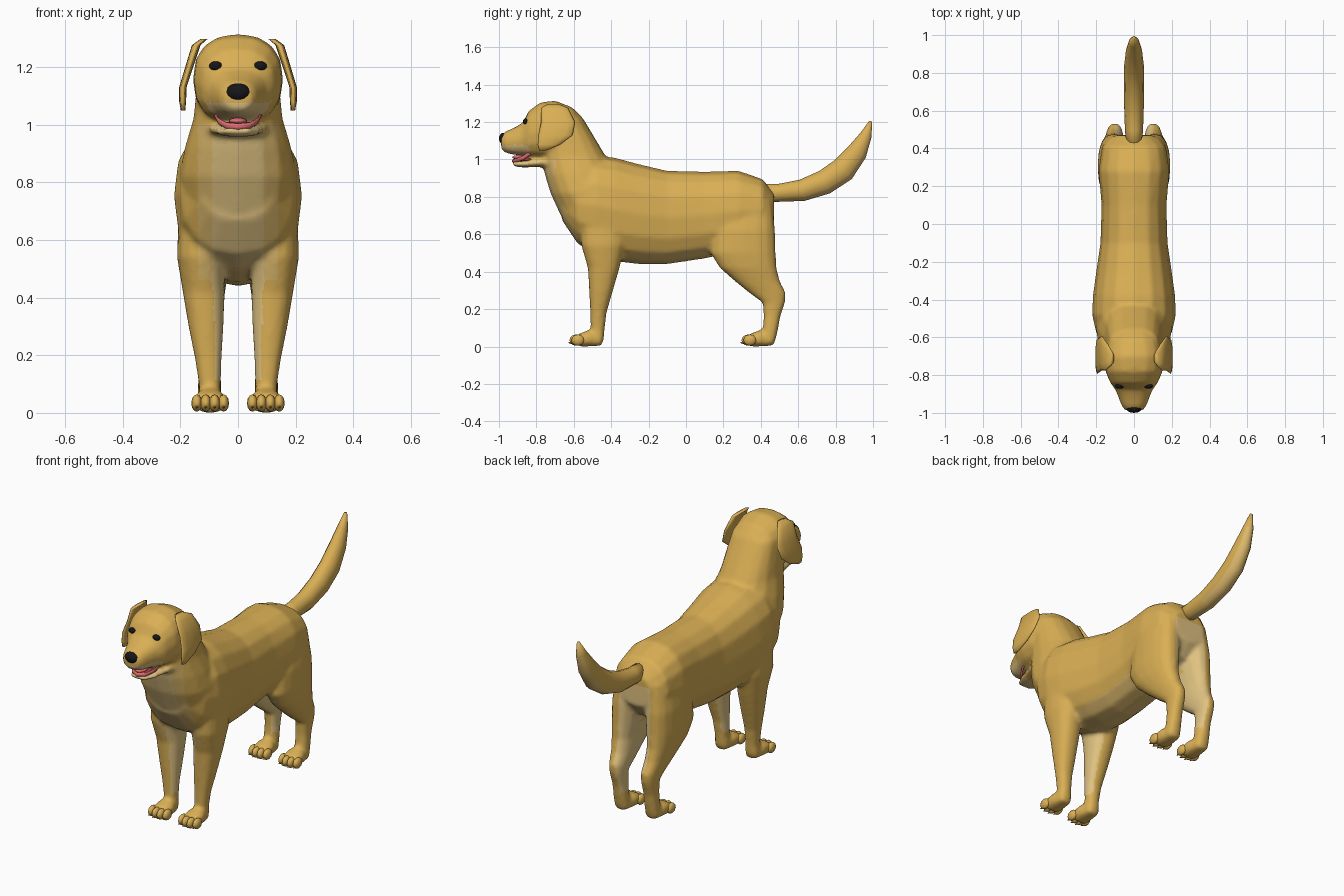
import bpy
import bmesh
from math import cos, sin, pi, copysign
from mathutils import Vector, Matrix

default = bpy.data.objects.get("Cube")
if default:
    bpy.data.objects.remove(default)


def material(name, colour):
    mat = bpy.data.materials.new(name)
    mat.use_nodes = True
    mat.diffuse_color = (*colour, 1)
    mat.node_tree.nodes["Principled BSDF"].inputs["Base Color"].default_value = (*colour, 1)
    return mat


gold = material("golden coat", (.70, .43, .09))
pale = material("pale gold coat", (.72, .48, .15))
cream = material("cream coat", (.74, .54, .22))
black = material("black nose", (.008, .008, .01))
pink = material("pink tongue", (.75, .16, .17))
red = material("red mouth", (.42, .06, .06))


def loft(bm, rings, sides=16, power=.85):
    """Skin a closed tube through rings of (centre, half axis, half axis)."""
    def bend(value):
        return copysign(abs(value) ** power, value)

    loops = []
    for centre, u, v in rings:
        angles = [2 * pi * i / sides for i in range(sides)]
        loops.append([bm.verts.new(centre + u * bend(cos(a)) + v * bend(sin(a))) for a in angles])
    faces = [bm.faces.new(loops[0]), bm.faces.new(loops[-1])]
    for lower, upper in zip(loops, loops[1:]):
        for i in range(sides):
            j = (i + 1) % sides
            faces.append(bm.faces.new((lower[i], lower[j], upper[j], upper[i])))
    bmesh.ops.recalc_face_normals(bm, faces=faces)


def along_y(stations):
    """Upright rings from (y, top, bottom, half width)."""
    return [(Vector((0, y, (top + low) / 2)), Vector((w, 0, 0)), Vector((0, 0, (top - low) / 2)))
            for y, top, low, w in stations]


def along_z(stations, side=1):
    """Level rings from (z, front, back, inner x, outer x)."""
    return [(Vector((side * (a + b) / 2, (front + back) / 2, z)),
             Vector(((b - a) / 2, 0, 0)), Vector((0, (back - front) / 2, 0)))
            for z, front, back, a, b in stations]


def ball(bm, centre, size, segments=16):
    matrix = Matrix.Translation(centre) @ Matrix.Diagonal((*size, 1))
    bmesh.ops.create_uvsphere(bm, u_segments=segments, v_segments=segments // 2, radius=1, matrix=matrix)


def make(name, bm, *mats):
    mesh = bpy.data.meshes.new(name)
    bm.to_mesh(mesh)
    bm.free()
    obj = bpy.data.objects.new(name, mesh)
    bpy.context.collection.objects.link(obj)
    for mat in mats:
        mesh.materials.append(mat)
    mesh.polygons.foreach_set("use_smooth", [True] * len(mesh.polygons))
    return obj


# Torso, neck, skull with muzzle, and lower jaw
torso = [(.47, .82, .64, .10), (.41, .895, .56, .17), (.28, .94, .51, .188), (.1, .935, .47, .172),
         (-.1, .94, .44, .178), (-.25, .975, .44, .20), (-.38, 1.01, .455, .218),
         (-.48, 1.02, .49, .222), (-.58, .98, .55, .20), (-.66, .91, .67, .13)]
neck = [(.7, -.67, -.3, -.19, .19), (.82, -.725, -.34, -.205, .205), (.92, -.755, -.38, -.185, .185),
        (1.02, -.775, -.43, -.155, .155), (1.12, -.77, -.49, -.145, .145), (1.22, -.76, -.55, -.135, .135)]
skull = [(-.55, 1.22, 1.06, .09), (-.61, 1.28, 1.03, .135), (-.70, 1.315, 1, .157), (-.78, 1.305, 1, .152),
         (-.84, 1.26, 1.01, .127), (-.875, 1.195, 1.02, .10), (-.92, 1.17, 1.025, .082),
         (-.965, 1.15, 1.035, .065), (-.988, 1.13, 1.055, .045)]
jaw = [(-.7, 1.03, .95, .12), (-.79, 1.005, .96, .095), (-.87, .992, .957, .075), (-.925, .99, .963, .045)]

# Legs, as level slices for one side
front_leg = [(.72, -.56, -.32, .08, .205), (.54, -.56, -.325, .05, .212), (.42, -.525, -.355, .046, .192),
             (.3, -.518, -.39, .05, .172), (.18, -.512, -.425, .057, .148), (.09, -.51, -.435, .06, .135),
             (.03, -.52, -.44, .055, .14)]
hind_leg = [(.78, .2, .46, .02, .165), (.62, .14, .477, .02, .192), (.5, .13, .48, .03, .192),
            (.42, .18, .485, .045, .182), (.35, .26, .502, .05, .165), (.285, .34, .535, .055, .15),
            (.235, .41, .53, .06, .142), (.16, .415, .505, .06, .138), (.08, .41, .49, .058, .14),
            (.02, .4, .475, .055, .142)]

bm = bmesh.new()
for part in (along_y(torso), along_z(neck), along_y(skull), along_y(jaw)):
    loft(bm, part)
for side in (1, -1):
    for leg, heel in ((front_leg, -.45), (hind_leg, .465)):
        loft(bm, along_z(leg, side))
        # Paw pad sloping forward to the toes
        paw = [(heel, .05, .004, .035), (heel - .07, .088, 0, .052), (heel - .13, .066, 0, .055)]
        loft(bm, [(c + Vector((side * .097, 0, 0)), u, v) for c, u, v in along_y(paw)])

# Fuse the parts into one skin
body = make("body", bm, gold, pale, cream)
remesh = body.modifiers.new("Fuse", "REMESH")
remesh.mode = "VOXEL"
remesh.voxel_size = .012
relax = body.modifiers.new("Relax", "SMOOTH")
relax.factor = .5
relax.iterations = 5
fused = bpy.data.meshes.new_from_object(body.evaluated_get(bpy.context.evaluated_depsgraph_get()))
body.modifiers.clear()
body.data = fused
fused.materials.clear()
for mat in (gold, pale, cream):
    fused.materials.append(mat)


def coat(centre, normal):
    """Coat shade index: gold, pale or cream."""
    x, y, z = abs(centre.x), centre.y, centre.z
    if y < -.5 and .46 < z < 1 and normal.y < -.2:
        return 2 if x < .09 else 1 if x < .14 else 0
    if y < -.84 and z < 1.08:
        return 2
    if y > .36 and .3 < z < .76 and x < .1 and normal.y > .1:
        return 2
    if z < .5 and normal.x * copysign(1, centre.x) < -.4:
        return 2 if z > .12 else 0
    if .4 < z < .56 and x < .14 and normal.z < -.5:
        return 1
    return 0


for face in fused.polygons:
    face.use_smooth = True
    face.material_index = coat(face.center, face.normal)

# Toes with small claws
for side, label in ((1, "left"), (-1, "right")):
    for place, tip in (("front", -.588), ("hind", .332)):
        bm = bmesh.new()
        for i in range(4):
            x = side * (.05 + i * .031)
            y = tip + (.01 if i in (0, 3) else 0)
            ball(bm, (x, y, .034), (.019, .035, .03), 12)
            claw = Matrix.Translation((x, y - .03, .02)) @ Matrix.Rotation(pi / 2, 4, "X")
            bmesh.ops.create_cone(bm, segments=6, radius1=.009, radius2=.001, depth=.025, matrix=claw)
        make(f"{label}_{place}_toes", bm, gold)

    # Hanging ear flap
    ear = [(1.297, -.74, -.68, .105, .13), (1.275, -.775, -.63, .13, .16), (1.2, -.775, -.592, .155, .183),
           (1.13, -.79, -.605, .178, .204), (1.08, -.793, -.67, .18, .204), (1.048, -.785, -.745, .183, .198)]
    bm = bmesh.new()
    loft(bm, along_z(ear, side), 12)
    make(f"{label}_ear", bm, gold)

    # Eye set on the face surface
    hit, spot, normal, index = body.ray_cast(Vector((side * .077, -2, 1.203)), Vector((0, 1, 0)))
    bm = bmesh.new()
    ball(bm, spot if hit else (side * .077, -.85, 1.203), (.023, .014, .016))
    make(f"{label}_eye", bm, black)

# Tail: a sweeping curve tapering to its tip
path = [(.40, .82, .04, .05), (.5, .822, .048, .048), (.62, .835, .052, .058), (.74, .878, .054, .066),
        (.84, .945, .052, .068), (.915, 1.04, .043, .055), (.962, 1.13, .028, .032), (.988, 1.205, .008, .008)]
points = [Vector((0, y, z)) for y, z, w, d in path]
rings = []
for i, (y, z, wide, deep) in enumerate(path):
    ahead = (points[min(i + 1, len(path) - 1)] - points[max(i - 1, 0)]).normalized()
    rings.append((points[i], Vector((wide, 0, 0)), Vector((0, -ahead.z, ahead.y)) * deep))
bm = bmesh.new()
loft(bm, rings, 12, 1)
tail = make("tail", bm, gold, pale)
for face in tail.data.polygons:
    under = face.normal.z - face.normal.y < -.75
    face.material_index = 1 if under else 0

# Nose
bm = bmesh.new()
ball(bm, (0, -.975, 1.112), (.043, .025, .031))
make("nose", bm, black)

# Mouth floor, tongue and curved lip
bm = bmesh.new()
ball(bm, (0, -.85, .999), (.065, .065, .012))
make("mouth_floor", bm, red)
bm = bmesh.new()
ball(bm, (0, -.885, 1.012), (.032, .045, .012))
make("tongue", bm, pink)
half = [(.085, -.82, 1.045), (.068, -.865, 1.012), (.04, -.905, .996)]
lip = half + [(0, -.922, .992)] + [(-x, y, z) for x, y, z in reversed(half)]
bm = bmesh.new()
loft(bm, [(Vector(p), Vector((0, .009, 0)), Vector((0, 0, .011))) for p in lip], 8, 1)
make("lip", bm, pink)
